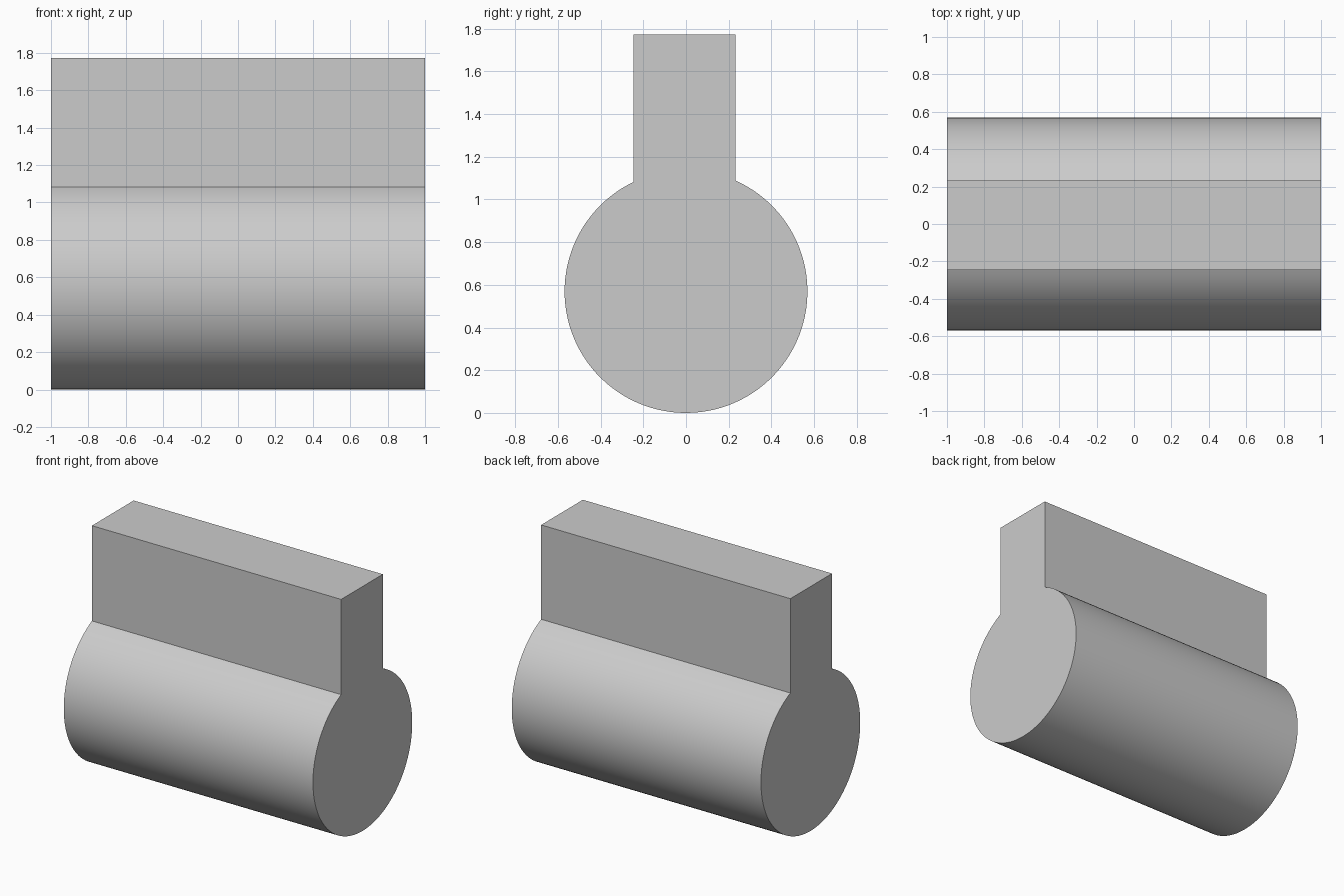
import bpy
import bmesh
from math import asin, cos, sin, pi

cube = bpy.data.objects.get("Cube")
if cube:
    bpy.data.objects.remove(cube, do_unlink=True)

RADIUS = 0.569
TOP = 1.773
FIN_FRONT, FIN_BACK = -0.246, 0.232
SEGMENTS = 96

# Single grey material
grey = bpy.data.materials.new("plain_grey")
grey.use_nodes = True
colour = (0.6, 0.6, 0.6, 1.0)
grey.diffuse_color = colour
grey.node_tree.nodes["Principled BSDF"].inputs["Base Color"].default_value = colour

# Keyhole profile in (y, z): round body open at the top, where the fin rises
start = pi / 2 + asin(-FIN_FRONT / RADIUS)
end = 2 * pi + pi / 2 - asin(FIN_BACK / RADIUS)
angles = [start + (end - start) * i / SEGMENTS for i in range(SEGMENTS + 1)]
profile = [(RADIUS * cos(a), RADIUS + RADIUS * sin(a)) for a in angles]
profile += [(FIN_BACK, TOP), (FIN_FRONT, TOP)]

# Extrude the profile along x
bm = bmesh.new()
end_face = bm.faces.new([bm.verts.new((-1, y, z)) for y, z in profile])
extruded = bmesh.ops.extrude_face_region(bm, geom=[end_face], use_keep_orig=True)
moved = [g for g in extruded["geom"] if isinstance(g, bmesh.types.BMVert)]
bmesh.ops.translate(bm, verts=moved, vec=(2, 0, 0))
bmesh.ops.recalc_face_normals(bm, faces=bm.faces)

mesh = bpy.data.meshes.new("keyhole_bar")
bm.to_mesh(mesh)
bm.free()
mesh.materials.append(grey)
bar = bpy.data.objects.new("keyhole_bar", mesh)
bpy.context.collection.objects.link(bar)

# Smooth round body with crisp ends and fin
bpy.ops.object.select_all(action="DESELECT")
bar.select_set(True)
bpy.context.view_layer.objects.active = bar
bpy.ops.object.shade_smooth_by_angle(angle=pi / 6)
